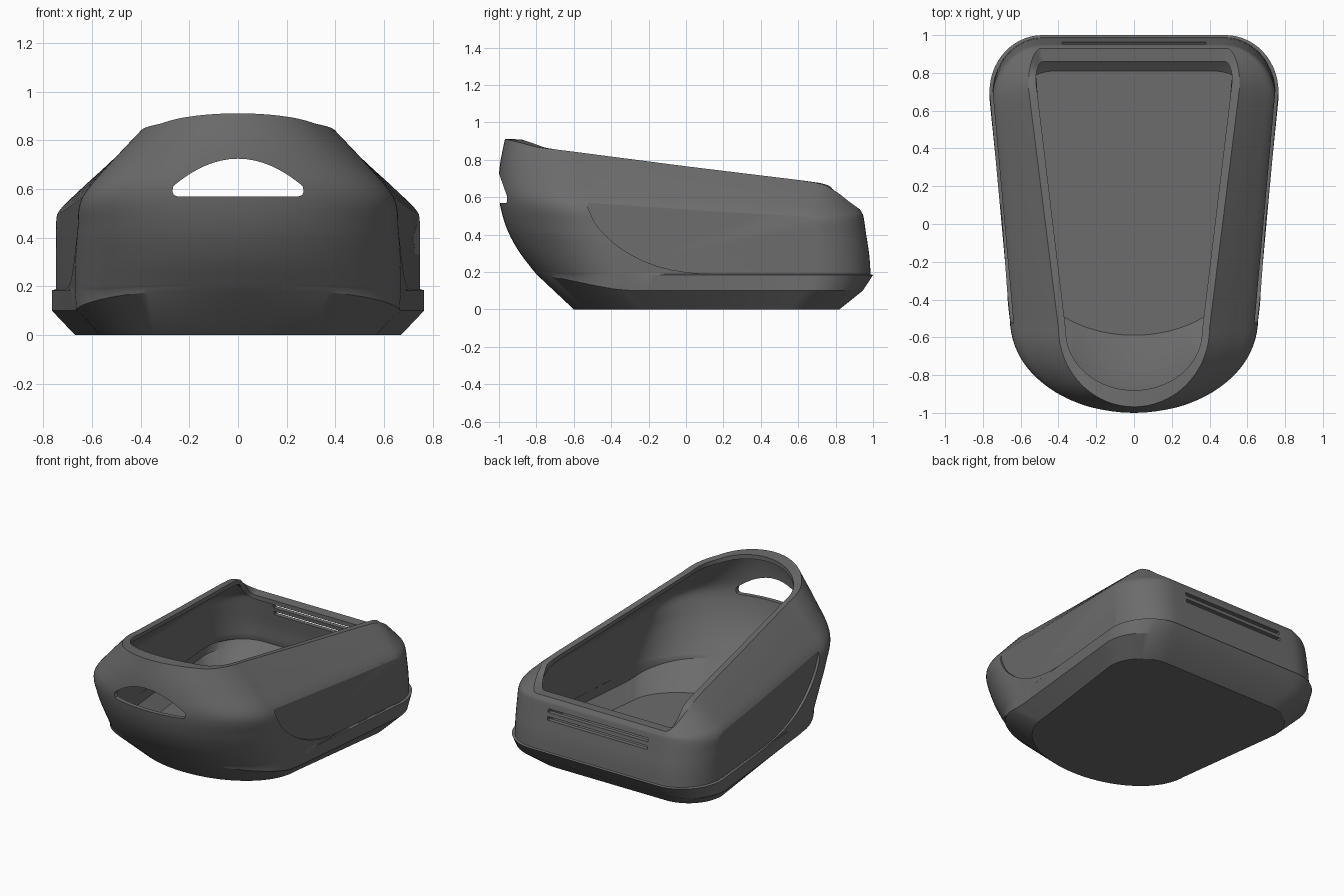
import bpy, bmesh
from math import sin, cos, pi
from mathutils import Vector

if "Cube" in bpy.data.objects:
    bpy.data.objects.remove(bpy.data.objects["Cube"])


def interp(table, v):
    """Piecewise linear lookup."""
    if v <= table[0][0]:
        return table[0][1]
    for (a, p), (b, q) in zip(table, table[1:]):
        if v <= b:
            return p + (q - p) * (v - a) / (b - a)
    return table[-1][1]


def half_ring(yf, xs, ys, xb, yb, rx, ry, z):
    """Half outline: round nose, tapered side, rounded back corner, straight back."""
    p = [(xs * sin(pi / 2 * i / 24), ys - (ys - yf) * cos(pi / 2 * i / 24)) for i in range(24)]
    p += [(xs + (xb - xs) * i / 32, ys + (yb - ry - ys) * i / 32) for i in range(32)]
    p += [(xb - rx + rx * cos(pi / 2 * i / 14), yb - ry + ry * sin(pi / 2 * i / 14)) for i in range(14)]
    p += [((xb - rx) * (1 - i / 8), yb) for i in range(9)]
    if not callable(z):
        table = z
        return [Vector((x, y, interp(table, y))) for x, y in p]
    return [Vector((x, y, z(i))) for i, (x, y) in enumerate(p)]


def catmull(a, b, c, d, t):
    return 0.5 * (2 * b + (c - a) * t + (2 * a - 5 * b + 4 * c - d) * t * t
                  + (3 * b - a - 3 * c + d) * t ** 3)


def new_object(name, bm):
    me = bpy.data.meshes.new(name)
    bm.to_mesh(me)
    bm.free()
    ob = bpy.data.objects.new(name, me)
    bpy.context.collection.objects.link(ob)
    return ob


def prism(name, start, end):
    """Closed solid between two matching outlines."""
    bm = bmesh.new()
    a = [bm.verts.new(v) for v in start]
    b = [bm.verts.new(v) for v in end]
    bm.faces.new(a)
    bm.faces.new(b[::-1])
    for i in range(len(a)):
        j = (i + 1) % len(a)
        bm.faces.new((a[j], a[i], b[i], b[j]))
    bmesh.ops.recalc_face_normals(bm, faces=bm.faces[:])
    return new_object(name, bm)


# Outline levels from the foot to the rim
foot = half_ring(-.60, .57, -.20, .67, .82, .25, .25, [(0, 0)])
crease = half_ring(-.80, .665, -.33, .765, .945, .28, .28,
                   [(-.8, .188), (-.67, .166), (-.5, .13), (-.38, .108), (-.28, .1)])
flange = half_ring(-.808, .672, -.32, .765, 1.0, .28, .30, [(-.81, .198), (-.6, .184)])
low = half_ring(-.815, .672, -.32, .75, .987, .27, .30, [(-.81, .206), (-.6, .188)])
belly = half_ring(-.90, .670, -.37, .75, .98, .27, .30, [(-.9, .32), (-.4, .30), (.9, .29)])
waist = half_ring(-.965, .660, -.46, .75, .965, .27, .30, [(-.96, .45), (-.4, .43), (.9, .39)])
shoulder = half_ring(-1.0, .641, -.54, .743, .95, .27, .30,
                     [(-1, .60), (-.5, .56), (.25, .515), (.7, .495), (.95, .49)])
rim = half_ring(-.968, .40, -.55, .56, .93, .07, .20,
                [(-.97, .912), (-.88, .89), (-.8, .868), (-.6, .843), (0, .765), (.6, .692),
                 (.7, .677), (.76, .657), (.82, .618), (.88, .57), (.93, .535)])
upper = half_ring(-.997, .53, -.54, .662, .943, .18, .25,
                  lambda i: (shoulder[i].z + rim[i].z) / 2)
lip = half_ring(-.88, .36, -.57, .52, .86, .04, .10, lambda i: rim[i].z - .003)

# Smooth the hull between flange and rim
keys = [low, belly, waist, shoulder, upper, rim]
rings = [foot, crease, flange]
for k in range(5):
    quad = [keys[max(k - 1, 0)], keys[k], keys[k + 1], keys[min(k + 2, 5)]]
    for s in range(6):
        rings.append([catmull(*v, s / 6) for v in zip(*quad)])
rings += [rim, lip]

# Hull sheet, both halves, thickened inward
bm = bmesh.new()
loops = []
for r in rings:
    full = r + [Vector((-v.x, v.y, v.z)) for v in reversed(r[1:-1])]
    loops.append([bm.verts.new(v) for v in full])
for a, b in zip(loops, loops[1:]):
    n = len(a)
    for i in range(n):
        j = (i + 1) % n
        bm.faces.new((a[i], a[j], b[j], b[i]))
base = bm.faces.new(list(reversed(loops[0])))
base.normal_update()
if base.normal.z > 0:
    bmesh.ops.reverse_faces(bm, faces=bm.faces[:])
shell = new_object("shell", bm)
sol = shell.modifiers.new("wall", 'SOLIDIFY')
sol.thickness = .03
sol.offset = -1

# Arched handle hole in the front
pts = [(-.25, .57), (.25, .57), (.264, .576), (.27, .59)]
pts += [(.266 * cos(pi * i / 24), .725 - .113 * cos(pi * i / 24) ** 2) for i in range(25)]
pts += [(-.27, .59), (-.264, .576)]
cutters = [prism("handle_cutter", [(x, -1.1, z) for x, z in pts], [(x, -.84, z) for x, z in pts])]

# Two long slots in the back
for z in (.405, .455):
    sec = [(.89, z - .012), (1.05, z - .012), (1.05, z + .012), (.89, z + .012)]
    cutters.append(prism("slot_cutter", [(-.38, y, h) for y, h in sec], [(.38, y, h) for y, h in sec]))

# Shallow flat side panels with a curved lower front edge
pts = [(-.525, .60), (-.523, .54), (-.505, .50), (-.485, .46), (-.455, .42), (-.42, .385),
       (-.38, .35), (-.34, .32), (-.29, .29), (-.23, .26), (-.16, .233), (-.08, .212),
       (0, .199), (.08, .192), (.16, .189), (1.1, .189), (1.1, .70), (-.4, .70)]
for s in (1, -1):
    cutters.append(prism("panel_cutter", [(s * (.685 + .09 * y), y, z) for y, z in pts],
                         [(s * .95, y, z) for y, z in pts]))

for c in cutters:
    c.hide_render = True
    m = shell.modifiers.new("cut", 'BOOLEAN')
    m.operation = 'DIFFERENCE'
    m.solver = 'EXACT'
    m.object = c

# Apply, remove cutters, smooth
bpy.ops.object.select_all(action='DESELECT')
bpy.context.view_layer.objects.active = shell
shell.select_set(True)
for m in list(shell.modifiers):
    bpy.ops.object.modifier_apply(modifier=m.name)
for c in cutters:
    bpy.data.objects.remove(c)
bpy.ops.object.shade_smooth_by_angle(angle=.5)

# Dark plastic
mat = bpy.data.materials.new("dark_plastic")
mat.diffuse_color = (.15, .15, .15, 1)
mat.use_nodes = True
mat.node_tree.nodes["Principled BSDF"].inputs["Base Color"].default_value = mat.diffuse_color
shell.data.materials.clear()
shell.data.materials.append(mat)
